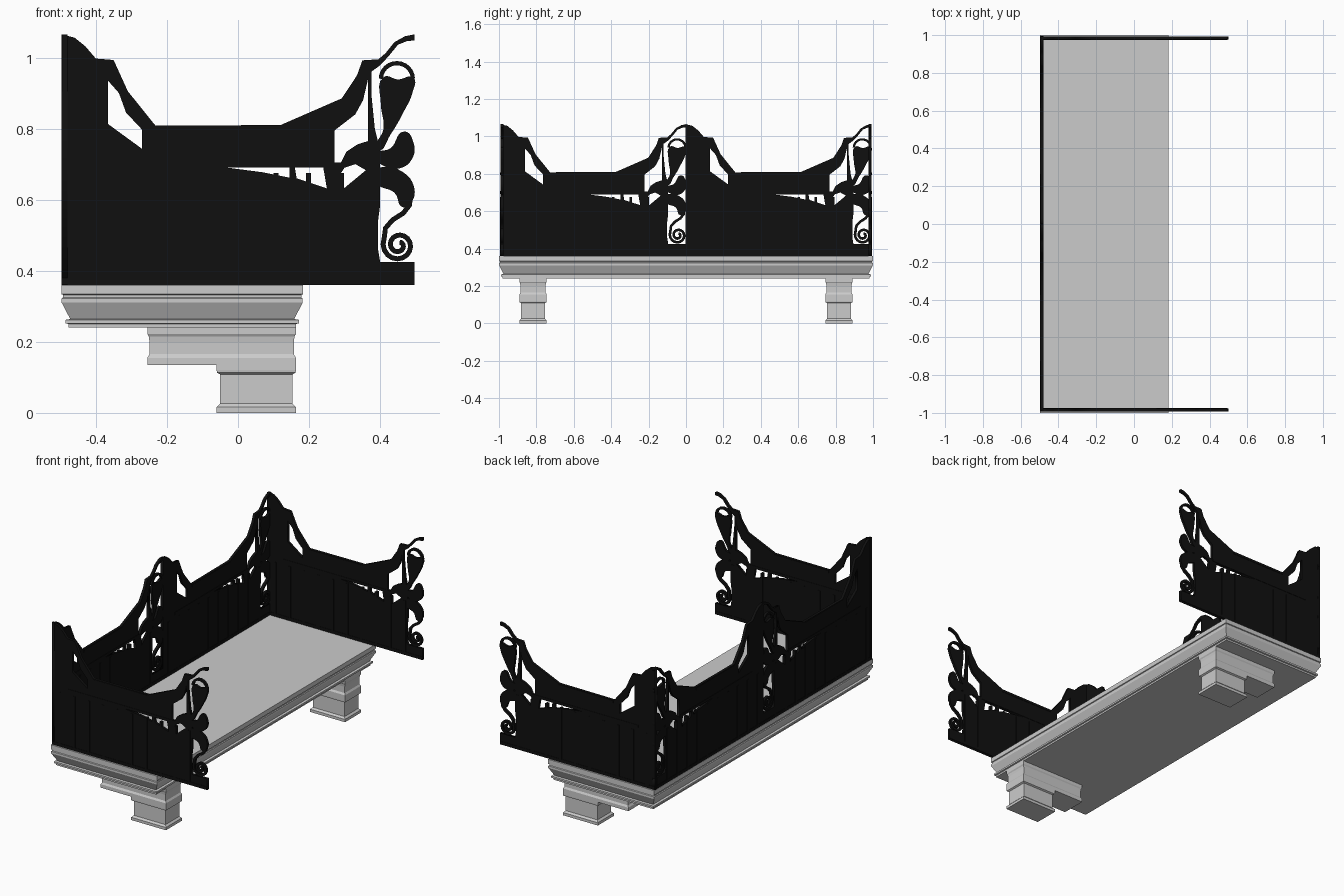
import bpy, bmesh, math
from mathutils import Matrix

if "Cube" in bpy.data.objects:
    bpy.data.objects.remove(bpy.data.objects["Cube"])

scene = bpy.context.collection
black = bpy.data.materials.new("black_iron")
black.diffuse_color = (0.005, 0.005, 0.005, 1)
black.use_nodes = True
black.node_tree.nodes["Principled BSDF"].inputs["Base Color"].default_value = black.diffuse_color


def loft(name, x0, x1, y0, y1, profile):
    """Rectangular block whose sides follow a moulding profile of (z, inset)."""
    bm = bmesh.new()
    rings = []
    for z, i in profile:
        pts = [(x0 + i, y0 + i), (x1 - i, y0 + i), (x1 - i, y1 - i), (x0 + i, y1 - i)]
        rings.append([bm.verts.new((x, y, z)) for x, y in pts])
    for a, b in zip(rings, rings[1:]):
        for k in range(4):
            n = (k + 1) % 4
            bm.faces.new((a[k], a[n], b[n], b[k]))
    bm.faces.new(rings[0][::-1])
    bm.faces.new(rings[-1])
    me = bpy.data.meshes.new(name)
    bm.to_mesh(me)
    bm.free()
    ob = bpy.data.objects.new(name, me)
    scene.objects.link(ob)
    return ob


# Slab with moulded edge
loft("balcony_slab", -0.497, 0.183, -1, 1,
     [(0.24, 0.02), (0.25, 0.02), (0.252, 0.012), (0.262, 0.012), (0.264, 0.025),
      (0.31, 0.001), (0.322, 0.001), (0.325, 0.005), (0.332, 0.005), (0.334, 0), (0.36, 0)])

# Brackets: horizontal beam and stepped foot on both sides
for side, s in (("front", -1), ("rear", 1)):
    ya, yb = sorted((s * 0.745, s * 0.891))
    loft(side + "_bracket_beam", -0.255, 0.163, ya, yb,
         [(0.135, 0), (0.155, 0), (0.165, 0.006), (0.20, 0.006), (0.215, 0.004),
          (0.222, 0), (0.24, 0)])
    loft(side + "_bracket_foot", -0.06, 0.163, ya, yb,
         [(0, 0), (0.016, 0), (0.026, 0.01), (0.108, 0.01), (0.113, 0.001),
          (0.12, 0), (0.15, 0)])


def add_shape(bm, loops, depth, smooth=False):
    """Filled, extruded 2D shape; extra loops are holes."""
    cu = bpy.data.curves.new("shape", 'CURVE')
    cu.dimensions = '2D'
    cu.fill_mode = 'BOTH'
    cu.extrude = depth
    cu.resolution_u = 5
    for loop in loops:
        sp = cu.splines.new('BEZIER' if smooth else 'POLY')
        pts = sp.bezier_points if smooth else sp.points
        pts.add(len(loop) - 1)
        for p, (x, z) in zip(pts, loop):
            if smooth:
                p.co = (x, z, 0)
                p.handle_left_type = p.handle_right_type = 'AUTO'
            else:
                p.co = (x, z, 0, 1)
        sp.use_cyclic_u = True
    ob = bpy.data.objects.new("shape", cu)
    scene.objects.link(ob)
    bpy.context.view_layer.update()
    ev = ob.evaluated_get(bpy.context.evaluated_depsgraph_get())
    bm.from_mesh(ev.to_mesh())
    ev.to_mesh_clear()
    bpy.data.objects.remove(ob)


def ribbon(path, width):
    """Closed outline around a path, as a strip of even width."""
    left, right = [], []
    for i, (x, z) in enumerate(path):
        a, b = path[max(i - 1, 0)], path[min(i + 1, len(path) - 1)]
        dx, dz = b[0] - a[0], b[1] - a[1]
        n = math.hypot(dx, dz) * 2 / width
        left.append((x - dz / n, z + dx / n))
        right.append((x + dz / n, z - dx / n))
    return left + right[::-1]


bm = bmesh.new()
T = 0.0075

# Panel outline with openings
outline = [(-.497, .36), (.497, .36), (.497, .425), (.40, .425), (.394, .46), (.394, .54),
           (.40, .585), (.40, .74), (.385, .80), (.375, .90), (.375, .96), (.40, .978),
           (.425, 1.005), (.45, 1.036), (.475, 1.046), (.497, 1.048), (.497, 1.065),
           (.47, 1.06), (.44, 1.043), (.415, 1.012), (.395, .995), (.35, .992),
           (.335, .95), (.292, .885), (.12, .81), (-.232, .808), (-.31, .905),
           (-.35, .993), (-.40, .997), (-.43, 1.032), (-.46, 1.056), (-.497, 1.065)]
holes = [
    [(-.366, .935), (-.366, .813), (-.27, .743), (-.27, .797), (-.315, .845), (-.335, .90)],
    [(.366, .94), (.366, .765), (.335, .755), (.305, .735), (.29, .705), (.272, .705),
     (.272, .795), (.33, .84), (.352, .88)],
    [(.29, .675), (.30, .69), (.33, .70), (.36, .683), (.29, .625)],
    [(.16, .69), (.24, .69), (.25, .632), (.165, .66)],
    [(-.03, .69), (.145, .69), (.145, .662), (.07, .677)]]
add_shape(bm, [outline] + holes, T)

# Leaves at the scrolled end
add_shape(bm, [[(.41, .945), (.45, .938), (.494, .943), (.492, .905), (.465, .845),
                (.43, .785), (.392, .74), (.41, .80), (.402, .87)]], T, True)
add_shape(bm, [[(.385, .725), (.43, .745), (.468, .792), (.494, .76), (.49, .715),
                (.455, .688), (.41, .695)]], T, True)
add_shape(bm, [[(.37, .67), (.41, .692), (.46, .68), (.494, .64), (.49, .595),
                (.465, .578), (.44, .62), (.395, .64)]], T, True)

# Arched stem above the upper leaf
arch = [(.447 + .045 * math.cos(a), .94 + .044 * math.sin(a))
        for a in [math.radians(t) for t in range(0, 181, 15)]]
add_shape(bm, [ribbon(arch, .012)], T)

# Lower spiral scroll with its stem
stem = [(.485, .61), (.483, .585), (.465, .562), (.435, .543), (.415, .52)]
spiral = []
for t in range(30):
    a = math.radians(155 + t * 22)
    r = .045 * (1 - t / 36)
    spiral.append((.452 + r * math.cos(a), .472 + r * math.sin(a)))
add_shape(bm, [ribbon(stem + spiral, .014)], T)

# Raised pickets and rails
bars = [(-.445 + .092 * i, .525, .014, .30) for i in range(10)]
bars += [(0, .37, .99, .018), (-.06, .70, .66, .014), (-.055, .80, .35, .012)]
for x, z, w, h in bars:
    bmesh.ops.create_cube(bm, size=1, matrix=Matrix.Translation((x, z, 0))
                          @ Matrix.Diagonal((w, h, 2 * T + .004, 1)))

panel = bpy.data.meshes.new("railing_panel")
bm.to_mesh(panel)
bm.free()
panel.materials.clear()
panel.materials.append(black)
for p in panel.polygons:
    p.material_index = 0

# Four copies: two ends, two along the back edge
q = math.pi / 2
for name, loc, turn in (("front_railing", (0, -.984, 0), 0),
                        ("rear_railing", (0, .984, 0), 0),
                        ("side_railing_a", (-.4875, -.495, 0), q),
                        ("side_railing_b", (-.4875, .495, 0), q)):
    ob = bpy.data.objects.new(name, panel)
    ob.location = loc
    ob.rotation_euler = (q, 0, turn)
    scene.objects.link(ob)
